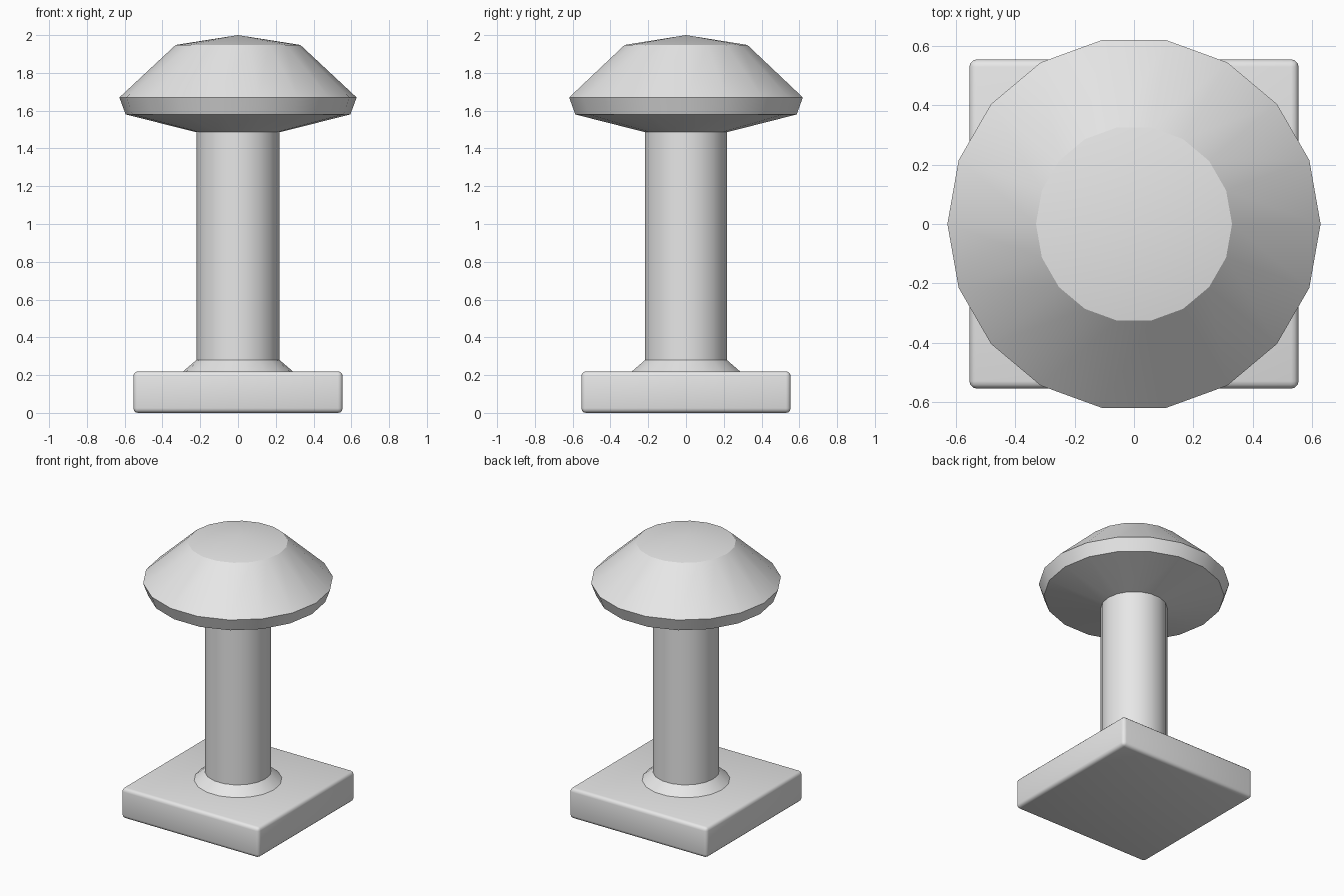
import bpy, bmesh, math

if "Cube" in bpy.data.objects:
    bpy.data.objects.remove(bpy.data.objects["Cube"])

SIDES = 18

grey = bpy.data.materials.new("light_grey")
grey.use_nodes = True
color = (0.8, 0.8, 0.8, 1)
grey.diffuse_color = color
grey.node_tree.nodes["Principled BSDF"].inputs["Base Color"].default_value = color


def finish(bm, name):
    bmesh.ops.recalc_face_normals(bm, faces=bm.faces)
    mesh = bpy.data.meshes.new(name)
    bm.to_mesh(mesh)
    bm.free()
    mesh.materials.append(grey)
    obj = bpy.data.objects.new(name, mesh)
    bpy.context.collection.objects.link(obj)
    bpy.ops.object.select_all(action='DESELECT')
    obj.select_set(True)
    bpy.context.view_layer.objects.active = obj
    bpy.ops.object.shade_smooth_by_angle(angle=math.radians(30))
    return obj


def lathe(name, profile):
    """Turn a (radius, height) profile around the z axis."""
    bm = bmesh.new()
    verts = [bm.verts.new((r, 0, z)) for r, z in profile]
    edges = [bm.edges.new(pair) for pair in zip(verts, verts[1:])]
    bmesh.ops.spin(bm, geom=verts + edges, cent=(0, 0, 0), axis=(0, 0, 1),
                   angle=2 * math.pi, steps=SIDES)
    bmesh.ops.remove_doubles(bm, verts=bm.verts, dist=0.0005)
    return finish(bm, name)


# Square foot with softly rounded edges
bm = bmesh.new()
bmesh.ops.create_cube(bm, size=1)
bmesh.ops.scale(bm, vec=(1.108, 1.108, 0.22), verts=bm.verts)
bmesh.ops.translate(bm, vec=(0, 0, 0.11), verts=bm.verts)
bmesh.ops.bevel(bm, geom=bm.edges[:], offset=0.025, segments=3,
                profile=0.5, affect='EDGES')
finish(bm, "base_plate")

# Column with a flared collar at the foot
lathe("column", [(0.29, 0.22), (0.22, 0.28), (0.22, 1.486)])

# Mushroom-shaped head
lathe("cap", [(0.22, 1.486), (0.595, 1.58), (0.628, 1.67), (0.33, 1.948), (0, 2)])
